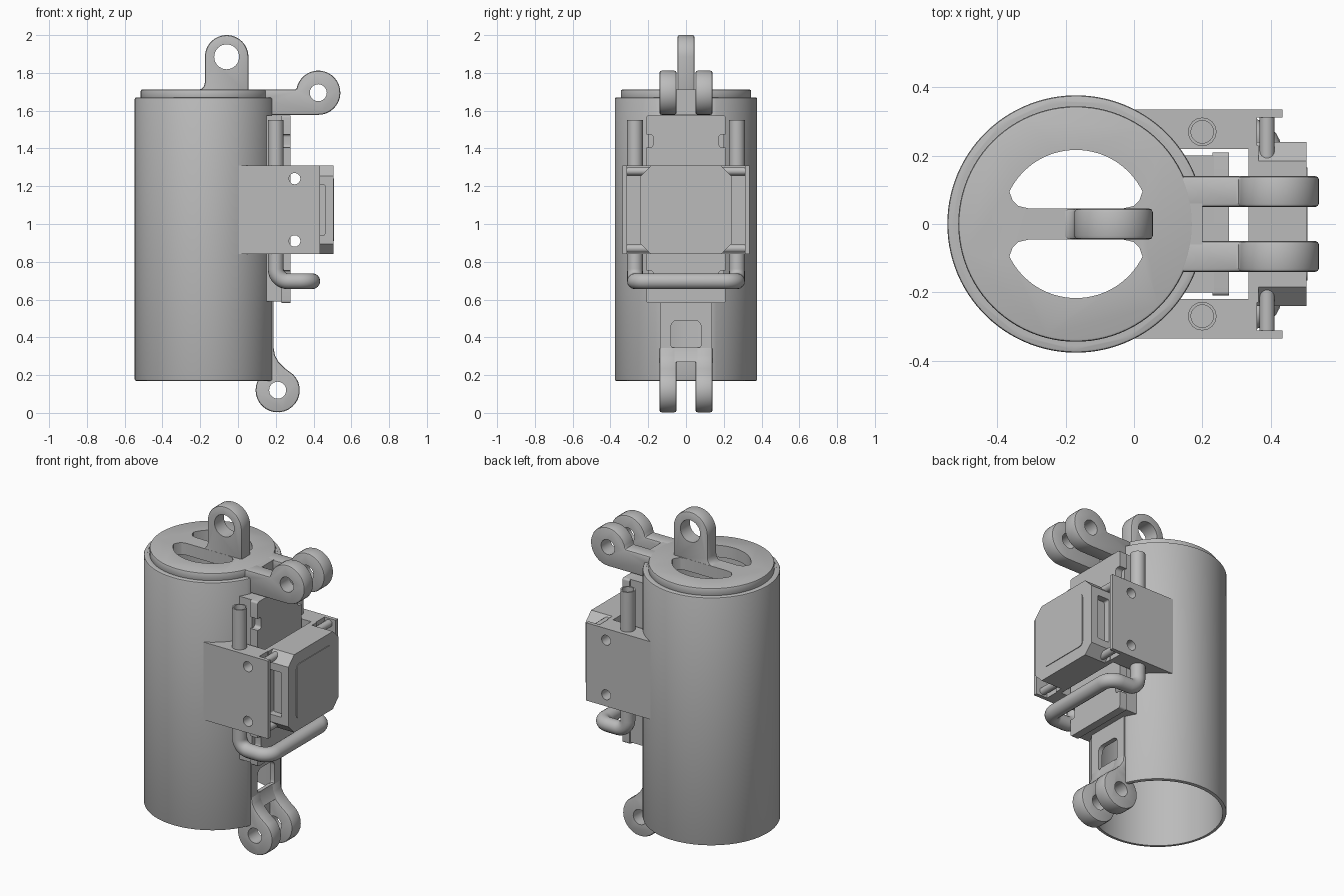
import bpy, bmesh
from math import sin, cos, radians, asin, sqrt, degrees
from mathutils import Vector

if "Cube" in bpy.data.objects:
    bpy.data.objects.remove(bpy.data.objects["Cube"])

grey = bpy.data.materials.new("plain_grey")
grey.use_nodes = True
grey.diffuse_color = (0.5, 0.5, 0.5, 1)
grey.node_tree.nodes["Principled BSDF"].inputs["Base Color"].default_value = (0.5, 0.5, 0.5, 1)

AXES = {"x": lambda u, v, w: (w, u, v),
        "y": lambda u, v, w: (u, w, v),
        "z": lambda u, v, w: (u, v, w)}


def bake(obj):
    """Replace the mesh by its modified version."""
    dg = bpy.context.evaluated_depsgraph_get()
    mesh = bpy.data.meshes.new_from_object(obj.evaluated_get(dg))
    obj.modifiers.clear()
    obj.data = mesh


def prism(name, pts, axis, lo, hi, bevel=0.0):
    """Extrude a 2D outline along an axis."""
    bm = bmesh.new()
    place = AXES[axis]
    face = bm.faces.new([bm.verts.new(place(u, v, lo)) for u, v in pts])
    ext = bmesh.ops.extrude_face_region(bm, geom=[face])
    shift = Vector(place(0, 0, hi - lo))
    bmesh.ops.translate(bm, vec=shift, verts=[g for g in ext["geom"] if isinstance(g, bmesh.types.BMVert)])
    bmesh.ops.recalc_face_normals(bm, faces=bm.faces)
    mesh = bpy.data.meshes.new(name)
    bm.to_mesh(mesh)
    bm.free()
    mesh.materials.append(grey)
    obj = bpy.data.objects.new(name, mesh)
    bpy.context.collection.objects.link(obj)
    if bevel:
        mod = obj.modifiers.new("bevel", "BEVEL")
        mod.width, mod.segments, mod.limit_method = bevel, 2, "ANGLE"
        mod.angle_limit = radians(40)
        bake(obj)
    return obj


def cut(obj, *cutters):
    """Subtract the cutters and delete them."""
    for c in cutters:
        mod = obj.modifiers.new("cut", "BOOLEAN")
        mod.operation, mod.solver, mod.object = "DIFFERENCE", "EXACT", c
        bake(obj)
        bpy.data.objects.remove(c)
    return obj


def arc(cx, cy, r, a0, a1, n=24):
    return [(cx + r * cos(radians(a0 + (a1 - a0) * i / n)),
             cy + r * sin(radians(a0 + (a1 - a0) * i / n))) for i in range(n + 1)]


def circle(cx, cy, r, n=32):
    return arc(cx, cy, r, 0, 360, n)[:-1]


def rect(u0, u1, v0, v1):
    return [(u0, v0), (u1, v0), (u1, v1), (u0, v1)]


def round_rect(u, v, hu, hv, r):
    pts = []
    for i, (su, sv) in enumerate([(1, 1), (-1, 1), (-1, -1), (1, -1)]):
        pts += arc(u + su * (hu - r), v + sv * (hv - r), r, 90 * i, 90 * i + 90, 6)
    return pts


def flat_circle(r, flat):
    """Circle about the can axis, truncated by a flat on the +x side."""
    a = degrees(sqrt(1) * asin(sqrt(1 - ((flat - CX) / r) ** 2)))
    return arc(CX, 0, r, a, 360 - a, 96)


def mirrored(pts):
    return [(u, -v) for u, v in reversed(pts)]


CX = -0.17

# Hollow can, open below, with a flat on the latch side
can = prism("can_body", flat_circle(0.377, 0.18), "z", 0.17, 1.67, 0.008)
cut(can, prism("bore", flat_circle(0.356, 0.16), "z", 0.1, 1.8))
cut(can, prism("port", round_rect(0, 0.41, 0.08, 0.08, 0.035), "x", 0.1, 0.3))

# Cap with two curved windows
cap = prism("cap", circle(CX, 0, 0.345, 96), "z", 1.66, 1.712, 0.008)
prism_rim = prism("cap_seat", circle(CX, 0, 0.358, 96), "z", 1.64, 1.668)
window = arc(CX, 0, 0.217, 26, 154, 32) + [(-0.356, 0.07), (-0.34, 0.053), (-0.31, 0.046),
                                          (-0.03, 0.046), (0.0, 0.053), (0.016, 0.07)]
for part in (cap, prism_rim):
    cut(part, prism("win", window, "z", 1.5, 1.9), prism("win", mirrored(window), "z", 1.5, 1.9))

# Lifting eye
eye = arc(-0.06, 1.885, 0.115, 0, 180) + [(-0.175, 1.75), (-0.18, 1.73), (-0.192, 1.716),
                                         (-0.21, 1.71), (-0.21, 1.69), (0.055, 1.69)]
cut(prism("lifting_eye", eye, "y", -0.045, 0.045, 0.01),
    prism("hole", circle(-0.06, 1.885, 0.066), "y", -0.2, 0.2))

# Upper and lower clevis arms, one pair each
upper = arc(0.425, 1.695, 0.117, -90, 172) + [(0.13, 1.711), (0.13, 1.66), (0.17, 1.64), (0.17, 1.578)]
lower = arc(0.21, 0.12, 0.117, 120, 405) + [(0.25, 0.235), (0.215, 0.27), (0.195, 0.305),
                                           (0.188, 0.35), (0.165, 0.35), (0.165, 0.25)]
for side, s in (("left", 1), ("right", -1)):
    for name, pts, c in (("upper", upper, (0.425, 1.695)), ("lower", lower, (0.21, 0.12))):
        y0, y1 = sorted((s * 0.05, s * 0.14))
        cut(prism(f"{name}_clevis_{side}", pts, "y", y0, y1, 0.01),
            prism("hole", circle(*c, 0.045), "y", -0.3, 0.3))
prism("upper_clevis_root", rect(0.13, 0.2, -0.06, 0.06), "z", 1.58, 1.711)
cut(bpy.data.objects["upper_clevis_root"], prism("c", rect(0.1, 0.168, -0.1, 0.1), "z", 1.5, 1.64))
prism("lower_clevis_web", [(0.165, 0.27), (0.215, 0.27), (0.195, 0.305), (0.188, 0.35), (0.165, 0.35)],
      "y", -0.06, 0.06)
strip = prism("lower_strip", rect(-0.138, 0.138, 0.27, 0.6), "x", 0.165, 0.188)
cut(strip, prism("port", round_rect(0, 0.41, 0.08, 0.08, 0.035), "x", 0.1, 0.3))

# Rail behind the latch, with side notches
half = [(0.168, 0), (0.168, 0.14), (0.15, 0.2), (0.235, 0.2)]
prism("rail_base", half[1:] + mirrored(half[1:]), "z", 0.59, 1.575)
rail = prism("rail_face", round_rect(0, 1.078, 0.21, 0.497, 0.012), "x", 0.23, 0.278)
for s in (1, -1):
    for z in (0.72, 1.44):
        cut(rail, prism("notch", round_rect(s * 0.21, z, 0.035, 0.035, 0.015), "x", 0.2, 0.4))

# Side cheeks hugging the can, with cross holes and a rod bore
a0, a1 = degrees(asin(0.22 / 0.372)), degrees(asin(0.335 / 0.372))
cheek = arc(CX, 0, 0.372, a0, a1, 10) + [(0.435, 0.335), (0.435, 0.312), (0.36, 0.312), (0.36, 0.22)]
for side, pts in (("left", cheek), ("right", mirrored(cheek))):
    obj = prism(f"cheek_{side}", pts, "z", 0.84, 1.31)
    for z in (0.91, 1.24):
        cut(obj, prism("hole", circle(0.3, z, 0.03), "y", -0.6, 0.6))

# Latch block with chamfered edges, side pockets and a face panel
prism("latch_back", rect(-0.23, 0.23, 0.84, 1.31), "x", 0.335, 0.365)
hy, z0, z1, c = 0.24, 0.84, 1.31, 0.055
octagon = [(hy, z0 + c), (hy, z1 - c), (hy - c, z1), (c - hy, z1),
           (-hy, z1 - c), (-hy, z0 + c), (c - hy, z0), (hy - c, z0)]
block = prism("latch_block", octagon, "x", 0.36, 0.505)
for s in (1, -1):
    y0, y1 = sorted((s * 0.2, s * 0.3))
    cut(block, prism("pocket", round_rect(0.42, 1.075, 0.04, 0.135, 0.01), "y", y0, y1))
    for i, z in enumerate((0.87, 1.28)):
        y0, y1 = sorted((s * 0.18, s * 0.315))
        prism(f"latch_pin_{'left' if s > 0 else 'right'}_{i + 1}", circle(0.39, z, 0.022, 16), "y", y0, y1)
prism("face_panel", round_rect(0, 1.075, 0.165, 0.165, 0.025), "x", 0.5, 0.509)


# Bent rod handle swept along a rounded path
def rounded_path(corners, r, n=8):
    pts = [corners[0]]
    for p, q, t in zip(corners, corners[1:], corners[2:]):
        d0, d1 = (p - q).normalized(), (t - q).normalized()
        centre = q + (d0 + d1) * r
        pts += [centre - d1 * r * cos(radians(90 * i / n)) - d0 * r * sin(radians(90 * i / n))
                for i in range(n + 1)]
    return pts + [corners[-1]]


ends = [Vector((0.2, -0.27, 1.55)), Vector((0.2, -0.27, 0.697)), Vector((0.393, -0.27, 0.697))]
ends += [Vector((v.x, -v.y, v.z)) for v in reversed(ends)]
curve = bpy.data.curves.new("handle", "CURVE")
curve.dimensions = "3D"
curve.bevel_depth, curve.bevel_resolution, curve.use_fill_caps = 0.042, 6, True
path = rounded_path(ends, 0.065)
spline = curve.splines.new("POLY")
spline.points.add(len(path) - 1)
for point, co in zip(spline.points, path):
    point.co = (*co, 1)
tmp = bpy.data.objects.new("handle_path", curve)
bpy.context.collection.objects.link(tmp)
mesh = bpy.data.meshes.new_from_object(tmp.evaluated_get(bpy.context.evaluated_depsgraph_get()))
bpy.data.objects.remove(tmp)
mesh.materials.clear()
mesh.materials.append(grey)
handle = bpy.data.objects.new("rod_handle", mesh)
bpy.context.collection.objects.link(handle)
bm = bmesh.new()
bm.from_mesh(mesh)
bmesh.ops.remove_doubles(bm, verts=bm.verts, dist=0.0001)
bmesh.ops.recalc_face_normals(bm, faces=bm.faces)
bm.to_mesh(mesh)
bm.free()
for y in (-0.27, 0.27):
    cut(handle, prism("bore", circle(0.2, y, 0.033, 24), "z", 1.4, 1.7))

# Smooth the round surfaces, keep hard edges
bpy.ops.object.select_all(action="DESELECT")
for obj in bpy.context.scene.objects:
    if obj.type == "MESH" and grey.name in obj.data.materials:
        obj.select_set(True)
        bpy.context.view_layer.objects.active = obj
bpy.ops.object.shade_smooth_by_angle(angle=radians(30))
